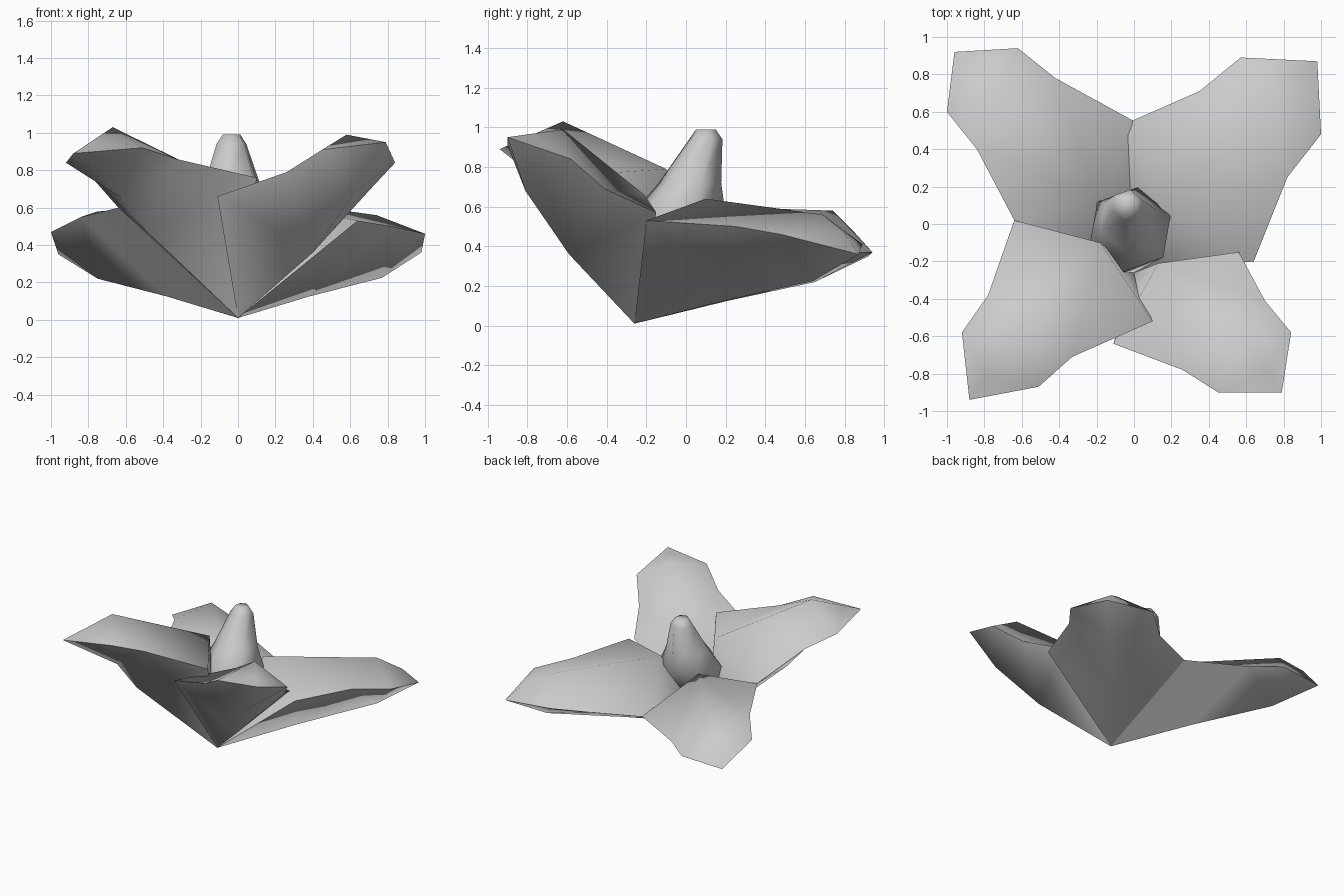
import bpy, bmesh, math
from mathutils import Vector

if "Cube" in bpy.data.objects:
    bpy.data.objects.remove(bpy.data.objects["Cube"])

grey = bpy.data.materials.new("petal_grey")
grey.diffuse_color = (0.6, 0.6, 0.6, 1)
grey.use_nodes = True
grey.node_tree.nodes["Principled BSDF"].inputs["Base Color"].default_value = grey.diffuse_color

BASE = Vector((0, -0.26, 0.01))


def make_object(name, verts, faces, angle):
    mesh = bpy.data.meshes.new(name)
    mesh.from_pydata(verts, [], faces)
    bm = bmesh.new()
    bm.from_mesh(mesh)
    bmesh.ops.recalc_face_normals(bm, faces=bm.faces)
    bm.to_mesh(mesh)
    bm.free()
    mesh.materials.append(grey)
    obj = bpy.data.objects.new(name, mesh)
    bpy.context.collection.objects.link(obj)
    bpy.ops.object.select_all(action='DESELECT')
    obj.select_set(True)
    bpy.context.view_layer.objects.active = obj
    bpy.ops.object.shade_smooth_by_angle(angle=math.radians(angle))
    return obj


def petal(name, root, peak, keel, rim, bulge):
    """Thick petal: a ridge above, a keel below and a seven-point rim between."""
    root, peak = Vector(root), Vector(peak)
    tip = Vector(rim[3])
    crest = peak.lerp(tip, 0.6) + Vector((0, 0, bulge))
    verts = [BASE, root, peak, crest, Vector(keel[0]), Vector(keel[1])]
    verts += [Vector(p) for p in rim]
    b, r, p, c, k1, k2 = range(6)
    c1, m1, e1, t, e2, m2, c2 = range(6, 13)
    faces = [
        # upper side
        (r, c1, m1), (r, m1, p), (p, m1, e1), (p, e1, c), (c, e1, t),
        (c, t, e2), (p, c, e2), (p, e2, m2), (r, p, m2), (r, m2, c2),
        # underside
        (b, k1, c1), (c1, k1, m1), (k1, k2, m1), (m1, k2, e1), (k2, t, e1),
        (k2, e2, t), (k1, m2, k2), (k2, m2, e2), (b, c2, k1), (k1, c2, m2),
        # inner side facing the flower centre
        (b, c1, r), (b, r, c2),
    ]
    make_object(name, verts, faces, 80)


petal("front_left_petal", (-.18, -.10, .79), (-.67, -.62, 1.03),
      [(-.49, -.57, .475), (-.62, -.63, .65)],
      [(-.64, .02, .60), (-.78, -.38, .76), (-.92, -.58, .84), (-.88, -.94, .89),
       (-.51, -.87, .92), (-.33, -.71, .86), (.10, -.52, .76)], 0)

petal("front_right_petal", (.13, -.21, .66), (.58, -.62, .99),
      [(.40, -.59, .36), (.62, -.81, .68)],
      [(.56, -.15, .57), (.70, -.41, .69), (.84, -.58, .84), (.79, -.90, .95),
       (.45, -.90, .91), (.26, -.78, .79), (-.11, -.64, .66)], 0)

petal("back_right_petal", (.15, .10, .64), (.74, .69, .56),
      [(.38, .19, .125), (.77, .64, .225)],
      [(.64, -.20, .53), (.82, .25, .50), (1.0, .48, .46), (.98, .87, .36),
       (.57, .89, .41), (.35, .71, .37), (-.06, .53, .37)], .03)

petal("back_left_petal", (-.20, .13, .60), (-.75, .74, .58),
      [(-.38, .21, .125), (-.75, .65, .22)],
      [(-.64, .02, .60), (-.84, .40, .55), (-1.0, .60, .47), (-.96, .92, .35),
       (-.62, .94, .37), (-.42, .78, .37), (0, .55, .37)], .03)

# Flower centre: leaning six-sided bud; rings are (x, y, z, radius)
rings = [(-.02, -.03, .58, .23), (-.03, .02, .72, .16),
         (-.035, .10, .94, .085), (-.035, .10, .99, .05)]
SIDES = 6
verts = [BASE]
for x, y, z, rad in rings:
    for i in range(SIDES):
        a = math.radians(20) + math.tau * i / SIDES
        verts.append(Vector((x + rad * math.cos(a), y + rad * math.sin(a), z)))
faces = []
for i in range(SIDES):
    j = (i + 1) % SIDES
    faces.append((0, 1 + j, 1 + i))
    for k in range(len(rings) - 1):
        lo, hi = 1 + k * SIDES, 1 + (k + 1) * SIDES
        faces.append((lo + i, lo + j, hi + j, hi + i))
faces.append(tuple(range(1 + (len(rings) - 1) * SIDES, 1 + len(rings) * SIDES)))
make_object("flower_centre", verts, faces, 62)
